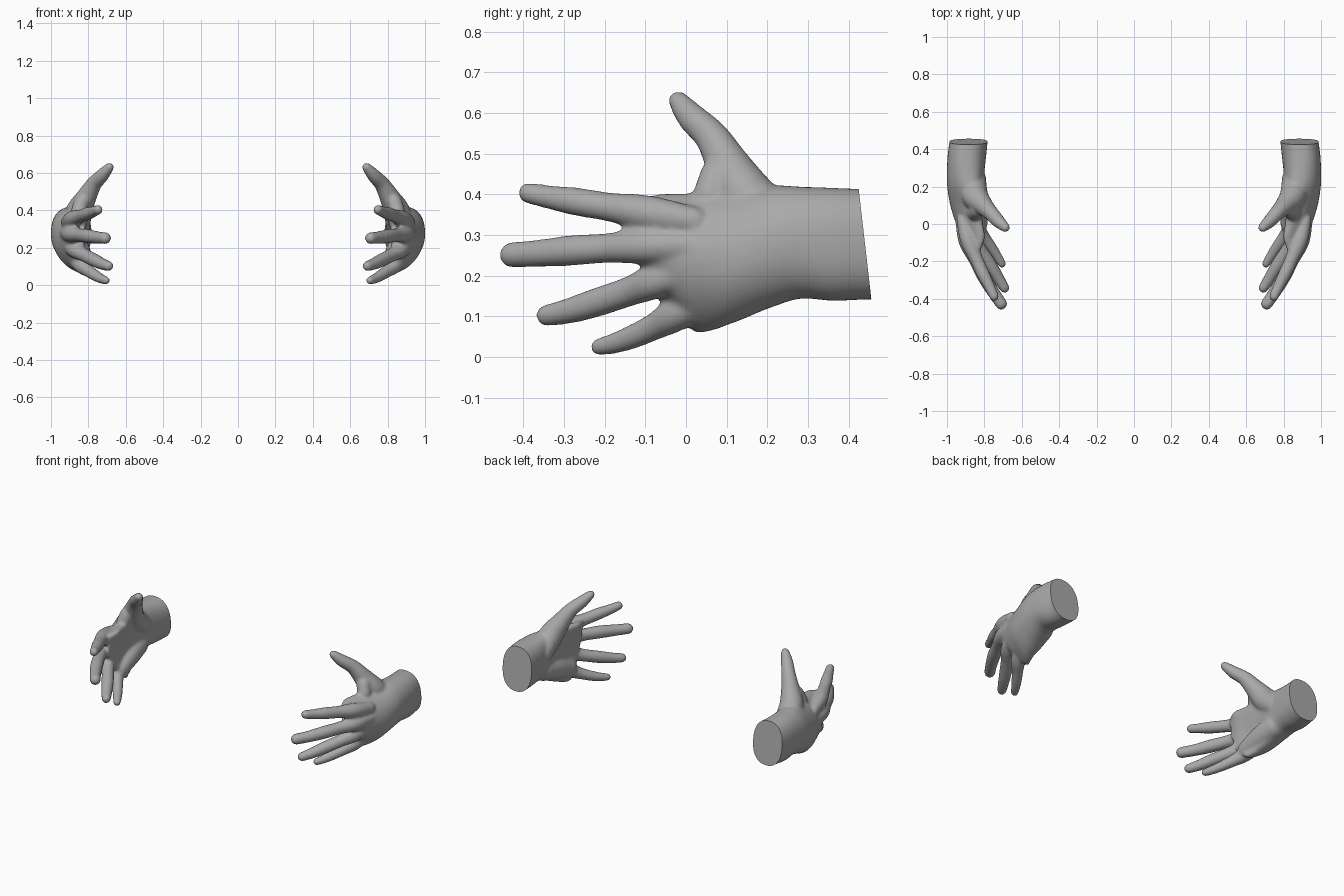
import bpy, bmesh, math
from mathutils import Vector, Matrix

if "Cube" in bpy.data.objects:
    bpy.data.objects.remove(bpy.data.objects["Cube"])

skin = bpy.data.materials.new("skin_grey")
skin.diffuse_color = (0.40, 0.40, 0.40, 1)
skin.use_nodes = True
skin.node_tree.nodes["Principled BSDF"].inputs["Base Color"].default_value = skin.diffuse_color


def spline(pts, t):
    """Catmull-Rom interpolation of a list of tuples, t in 0..len-1."""
    i = min(int(t), len(pts) - 2)
    f = t - i
    p = [pts[max(0, min(len(pts) - 1, i + k))] for k in (-1, 0, 1, 2)]
    return [0.5 * (2 * b + (c - a) * f + (2 * a - 5 * b + 4 * c - d) * f * f
                   + (3 * b - a - 3 * c + d) * f ** 3) for a, b, c, d in zip(*p)]


def add_digit(bm, pts):
    """Rounded limb swept by overlapping balls; points are (x, y, z, radius)."""
    steps = 14 * (len(pts) - 1)
    for k in range(steps + 1):
        x, y, z, r = spline(pts, k * (len(pts) - 1) / steps)
        bmesh.ops.create_icosphere(bm, subdivisions=3, radius=r,
                                   matrix=Matrix.Translation((x, y, z)))


def add_palm(bm, sections, n=40, steps=40):
    """Loft of rounded sections (y, x, z, half thickness, half height, arch)."""
    rings = []
    for k in range(steps + 1):
        y, xc, zc, hx, hz, arch = spline(sections, k * (len(sections) - 1) / steps)
        ring = []
        for j in range(n):
            a = 2 * math.pi * j / n
            c, s = math.cos(a), math.sin(a)
            u = math.copysign(abs(c) ** 0.85, c)
            v = math.copysign(abs(s) ** 0.85, s)
            # knuckle line slants back towards the little finger
            slant = max(0, 0.27 - (zc + hz * v)) * 0.5 * max(0, min(1, (0.1 - y) / 0.2))
            ring.append(bm.verts.new((xc + hx * u - arch * v * v, y + slant, zc + hz * v)))
        rings.append(ring)
    for a, b in zip(rings, rings[1:]):
        for j in range(n):
            bm.faces.new((a[j], a[(j + 1) % n], b[(j + 1) % n], b[j]))
    bm.faces.new(rings[0][::-1])
    bm.faces.new(rings[-1])


bm = bmesh.new()
# wrist, palm and knuckles
add_palm(bm, [
    (0.52, 0.880, 0.277, 0.100, 0.134, 0.00),
    (0.44, 0.885, 0.277, 0.102, 0.136, 0.00),
    (0.36, 0.894, 0.277, 0.103, 0.139, 0.00),
    (0.28, 0.900, 0.281, 0.100, 0.138, 0.01),
    (0.20, 0.905, 0.270, 0.094, 0.152, 0.03),
    (0.10, 0.903, 0.242, 0.080, 0.164, 0.05),
    (0.00, 0.890, 0.232, 0.064, 0.170, 0.06),
    (-0.07, 0.875, 0.232, 0.054, 0.168, 0.06),
    (-0.13, 0.858, 0.262, 0.034, 0.125, 0.03)])
# thumb with its mound
add_digit(bm, [(0.855, 0.24, 0.31, 0.065), (0.852, 0.155, 0.385, 0.072), (0.812, 0.105, 0.468, 0.055),
               (0.770, 0.064, 0.540, 0.042), (0.725, 0.015, 0.588, 0.036), (0.688, -0.019, 0.630, 0.025)])
# web between thumb and index finger
add_digit(bm, [(0.85, 0.06, 0.40, 0.042), (0.835, 0.075, 0.445, 0.042)])
# heel of the palm below the little finger
add_digit(bm, [(0.865, 0.21, 0.195, 0.070), (0.850, 0.11, 0.165, 0.066), (0.835, 0.0, 0.125, 0.052)])
# index finger
add_digit(bm, [(0.915, 0.02, 0.335, 0.034), (0.885, -0.09, 0.353, 0.044), (0.842, -0.19, 0.369, 0.036),
               (0.805, -0.27, 0.382, 0.035), (0.775, -0.33, 0.392, 0.030), (0.748, -0.387, 0.403, 0.026)])
# middle finger
add_digit(bm, [(0.922, 0.02, 0.275, 0.034), (0.895, -0.09, 0.273, 0.044), (0.848, -0.19, 0.268, 0.037),
               (0.802, -0.28, 0.262, 0.038), (0.755, -0.36, 0.255, 0.034), (0.710, -0.427, 0.251, 0.032)])
# ring finger
add_digit(bm, [(0.910, 0.02, 0.215, 0.034), (0.872, -0.07, 0.188, 0.043), (0.822, -0.14, 0.161, 0.037),
               (0.768, -0.22, 0.134, 0.036), (0.728, -0.285, 0.114, 0.032), (0.692, -0.342, 0.102, 0.027)])
# little finger
add_digit(bm, [(0.880, 0.06, 0.150, 0.036), (0.840, -0.02, 0.107, 0.042), (0.800, -0.075, 0.076, 0.034),
               (0.760, -0.13, 0.050, 0.030), (0.730, -0.175, 0.034, 0.026), (0.706, -0.213, 0.025, 0.022)])

# fuse all the parts into one smooth skin
raw = bpy.data.meshes.new("hand_form")
bm.to_mesh(raw)
bm.free()
form = bpy.data.objects.new("hand_form", raw)
bpy.context.collection.objects.link(form)
fuse = form.modifiers.new("fuse", 'REMESH')
fuse.mode = 'VOXEL'
fuse.voxel_size = 0.008
relax = form.modifiers.new("relax", 'SMOOTH')
relax.factor = 0.5
relax.iterations = 9
fused = bpy.data.meshes.new_from_object(form.evaluated_get(bpy.context.evaluated_depsgraph_get()))
bpy.data.objects.remove(form)

for name, side in (("right_hand", 1), ("left_hand", -1)):
    bm = bmesh.new()
    bm.from_mesh(fused)
    # flat slanted wrist cut
    cut = bmesh.ops.bisect_plane(bm, geom=bm.verts[:] + bm.edges[:] + bm.faces[:],
                                 plane_co=(0.88, 0.44, 0.28), plane_no=(0, 1, 0.115), clear_outer=True)
    bmesh.ops.contextual_create(bm, geom=[e for e in cut["geom_cut"] if isinstance(e, bmesh.types.BMEdge)])
    if side < 0:
        bmesh.ops.scale(bm, vec=(-1, 1, 1), verts=bm.verts)
    bmesh.ops.recalc_face_normals(bm, faces=bm.faces)
    mesh = bpy.data.meshes.new(name)
    bm.to_mesh(mesh)
    bm.free()
    mesh.materials.clear()
    mesh.materials.append(skin)
    hand = bpy.data.objects.new(name, mesh)
    bpy.context.collection.objects.link(hand)
    bpy.ops.object.select_all(action='DESELECT')
    hand.select_set(True)
    bpy.context.view_layer.objects.active = hand
    bpy.ops.object.shade_smooth_by_angle(angle=math.radians(50))
